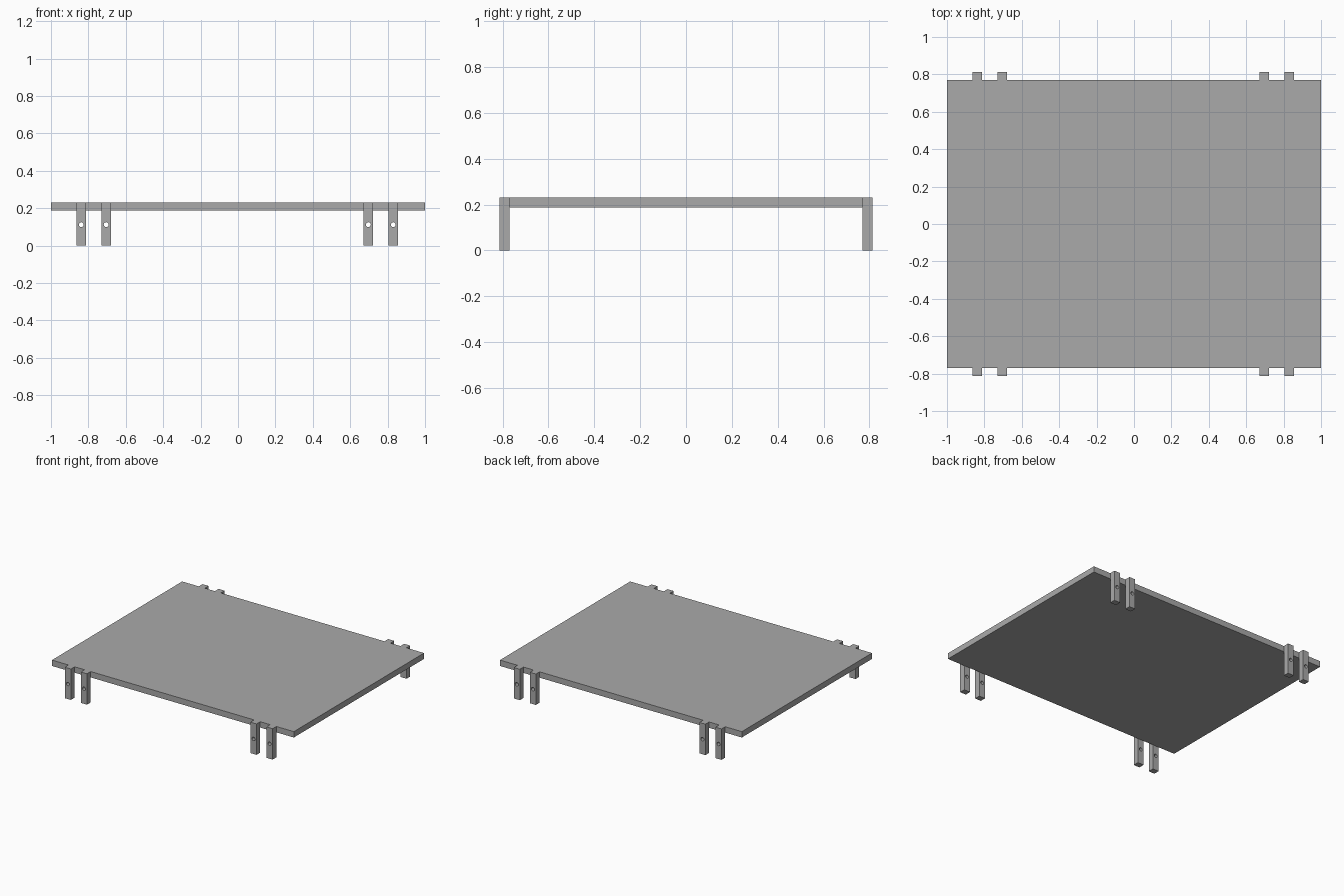
import bpy
import math

cube = bpy.data.objects.get("Cube")
if cube:
    bpy.data.objects.remove(cube, do_unlink=True)

HEIGHT = 0.231
THICK = 0.044
HALF_DEPTH = 0.769
LEG_WIDTH = 0.05
HOLE_Z = 0.112
HOLE_R = 0.013

grey = bpy.data.materials.new("plain grey")
grey.use_nodes = True
colour = (0.4, 0.4, 0.4, 1)
grey.diffuse_color = colour
grey.node_tree.nodes["Principled BSDF"].inputs["Base Color"].default_value = colour


def add_loop(curve, points):
    """Add a closed straight-sided outline to a flat curve."""
    spline = curve.splines.new("POLY")
    spline.points.add(len(points) - 1)
    for p, (x, y) in zip(spline.points, points):
        p.co = (x, y, 0, 1)
    spline.use_cyclic_u = True


def make_leg_mesh():
    """Upright bar with a round hole running front to back."""
    curve = bpy.data.curves.new("leg_profile", "CURVE")
    curve.dimensions = "2D"
    curve.fill_mode = "BOTH"
    curve.extrude = THICK / 2
    w = LEG_WIDTH / 2
    add_loop(curve, [(-w, 0), (w, 0), (w, HEIGHT), (-w, HEIGHT)])
    turns = [math.tau * i / 24 for i in range(24)]
    add_loop(curve, [(HOLE_R * math.cos(a), HOLE_Z + HOLE_R * math.sin(a)) for a in turns])
    source = bpy.data.objects.new("leg_profile", curve)
    bpy.context.collection.objects.link(source)
    bpy.context.view_layer.update()
    graph = bpy.context.evaluated_depsgraph_get()
    mesh = bpy.data.meshes.new_from_object(source.evaluated_get(graph))
    bpy.data.objects.remove(source, do_unlink=True)
    mesh.materials.clear()
    mesh.materials.append(grey)
    for face in mesh.polygons:
        face.use_smooth = False
    return mesh


# Flat top panel
bpy.ops.mesh.primitive_cube_add(size=1, location=(0, 0, HEIGHT - THICK / 2))
panel = bpy.context.object
panel.name = "top_panel"
panel.scale = (2, 2 * HALF_DEPTH, THICK)
panel.data.materials.append(grey)

# Paired legs along the front and back edges
leg_mesh = make_leg_mesh()
leg_y = HALF_DEPTH + THICK / 2
for side, y in (("front", -leg_y), ("back", leg_y)):
    for place, x in (("right_outer", -0.838), ("right_inner", -0.705),
                     ("left_inner", 0.697), ("left_outer", 0.83)):
        leg = bpy.data.objects.new(f"{side}_{place}_leg", leg_mesh)
        leg.location = (x, y, 0)
        leg.rotation_euler.x = math.pi / 2
        bpy.context.collection.objects.link(leg)
